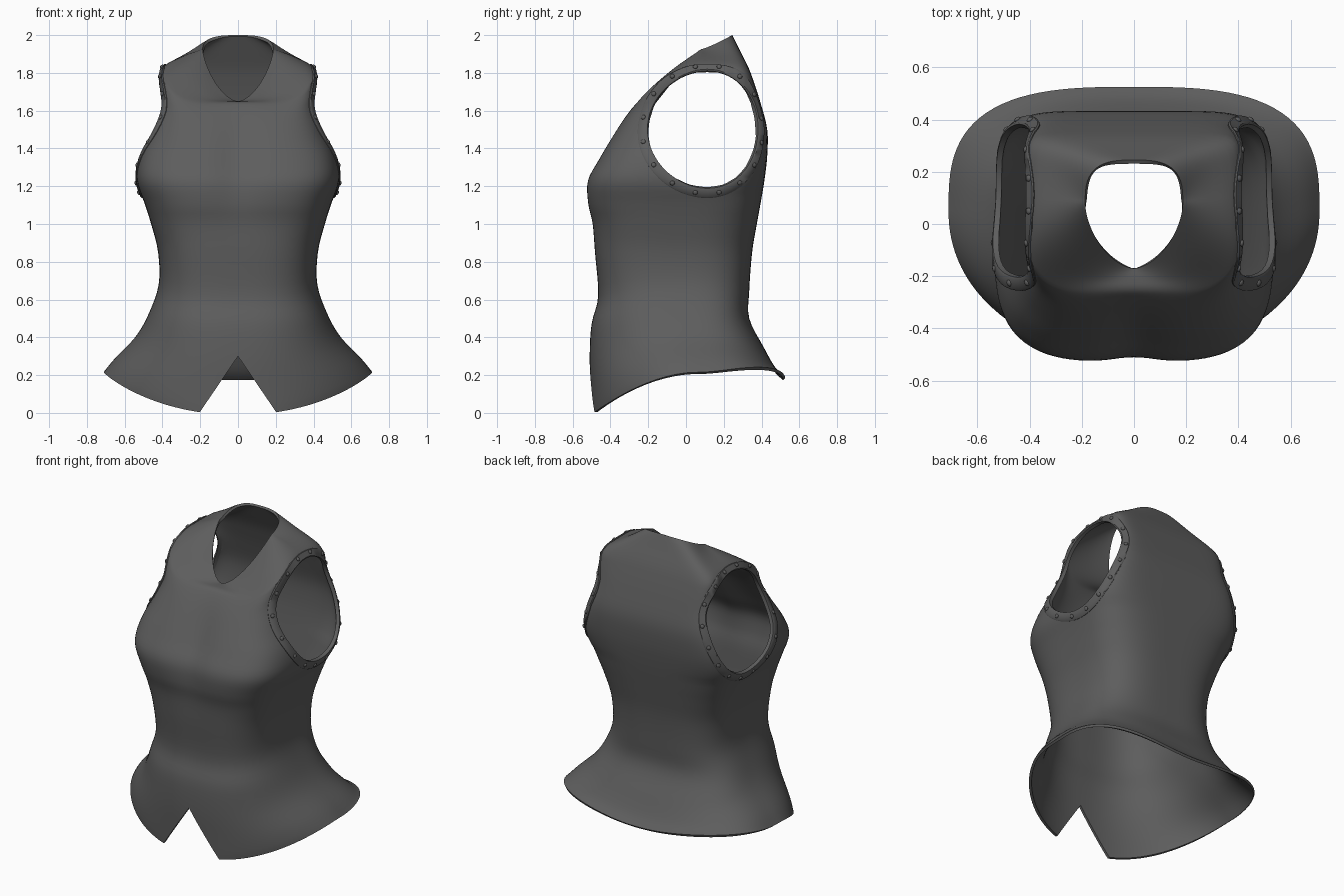
import bpy, bmesh, math
from mathutils import Vector
from mathutils.bvhtree import BVHTree

if "Cube" in bpy.data.objects:
    bpy.data.objects.remove(bpy.data.objects["Cube"])

steel = bpy.data.materials.new("dark grey metal")
steel.use_nodes = True
grey = (0.11, 0.11, 0.11, 1)
steel.diffuse_color = grey
steel.node_tree.nodes["Principled BSDF"].inputs["Base Color"].default_value = grey

SEGMENTS = 128
STEPS = 4
THICKNESS = 0.016

# Torso rings: front z, side z, back z, front y, back y, half width, centre y
RINGS = [
    (-.01, .215, .185, -.503, .525, .71, .05),
    (.12, .285, .235, -.505, .475, .655, .05),
    (.30, .40, .35, -.51, .41, .545, .03),
    (.47, .52, .50, -.50, .335, .475, 0),
    (.62, .68, .65, -.465, .335, .42, -.03),
    (.85, .85, .85, -.483, .35, .423, -.03),
    (1.0, 1.0, 1.0, -.497, .375, .46, -.02),
    (1.11, 1.11, 1.11, -.522, .395, .495, 0),
    (1.23, 1.23, 1.23, -.523, .415, .535, 0),
    (1.34, 1.36, 1.36, -.465, .43, .52, .03),
    (1.45, 1.5, 1.5, -.40, .43, .465, .08),
    (1.55, 1.65, 1.64, -.335, .395, .418, .1),
    (1.62, 1.77, 1.75, -.28, .36, .413, .1),
    (1.645, 1.838, 1.83, -.248, .33, .39, .1),
    (1.65, 1.895, 1.92, -.21, .285, .275, .09),
    (1.65, 1.925, 2.0, -.17, .245, .187, .08),
]
# Roundness and slope, spread evenly from hem to neck
FRONT_POWER = (2.1, 2.6, 3.2, 3.6, 4, 4.5, 1.7)
BACK_POWER = (3, 3.2, 3.3, 3.8, 7, 9, 3)
SLOPE = (1.8, 2, 2, 2, 2, 2.8, 1.2)


def spread(values, u):
    """Linear lookup in an evenly spaced list."""
    f = u * (len(values) - 1)
    i = min(int(f), len(values) - 2)
    return values[i] + (values[i + 1] - values[i]) * (f - i)


def smooth_ring(u):
    """Catmull-Rom blend of the ring settings."""
    last = len(RINGS) - 1
    i = min(int(u * last), last - 1)
    t = u * last - i
    quad = [RINGS[max(0, min(last, i + k))] for k in (-1, 0, 1, 2)]
    return [0.5 * (2 * b + (c - a) * t + (2 * a - 5 * b + 4 * c - d) * t ** 2
                   + (3 * b - a - 3 * c + d) * t ** 3) for a, b, c, d in zip(*quad)]


def torso_point(u, angle):
    zf, zs, zb, yf, yb, width, yc = smooth_ring(u)
    s, c = math.sin(angle), math.cos(angle)
    front = c > 0
    n = spread(FRONT_POWER if front else BACK_POWER, u)
    r = (abs(s) ** n + abs(c) ** n) ** (-1 / n)
    t = r * abs(c)
    x = width * r * s
    y = yc + ((yf if front else yb) - yc) * t
    z = zs + ((zf if front else zb) - zs) * t ** spread(SLOPE, u)
    if front:
        # shallow hollow down the middle of the chest
        y += 0.028 * math.exp(-(x / 0.11) ** 2 - ((u - 0.6) / 0.15) ** 2)
    else:
        # hem lifts over the hips
        z += 0.045 * math.sin(2 * angle) ** 2 * max(0, 1 - u * 8)
    return Vector((x, y, z))


def make_object(name, verts, faces):
    mesh = bpy.data.meshes.new(name)
    mesh.from_pydata(verts, [], faces)
    mesh.materials.append(steel)
    obj = bpy.data.objects.new(name, mesh)
    bpy.context.collection.objects.link(obj)
    return obj


def grid_faces(rows, cols, close_rows=False):
    return [(i * cols + j, i * cols + (j + 1) % cols,
             (i + 1) % rows * cols + (j + 1) % cols, (i + 1) % rows * cols + j)
            for i in range(rows if close_rows else rows - 1) for j in range(cols)]


def activate(obj):
    bpy.ops.object.select_all(action='DESELECT')
    obj.select_set(True)
    bpy.context.view_layer.objects.active = obj


def fix_normals(obj):
    bm = bmesh.new()
    bm.from_mesh(obj.data)
    bmesh.ops.recalc_face_normals(bm, faces=bm.faces)
    bm.to_mesh(obj.data)
    bm.free()


def prism(name, outline, offset):
    """Closed prism between an outline and its shifted copy."""
    n = len(outline)
    verts = [Vector(p) for p in outline] + [Vector(p) + Vector(offset) for p in outline]
    obj = make_object(name, verts, grid_faces(2, n) + [tuple(range(n)), tuple(range(n, 2 * n))])
    fix_normals(obj)
    obj.hide_render = True
    return obj


def cut(obj, cutter):
    mod = obj.modifiers.new("cut", 'BOOLEAN')
    mod.operation = 'DIFFERENCE'
    mod.solver = 'EXACT'
    mod.object = cutter
    activate(obj)
    bpy.ops.object.modifier_apply(modifier=mod.name)
    bpy.data.objects.remove(cutter)


def armhole(a):
    """Armhole outline in y and z."""
    return (0.088 + 0.293 * math.cos(a) + 0.025 * math.sin(a) ** 2, 1.5 + 0.312 * math.sin(a))


# Torso shell
rows = (len(RINGS) - 1) * STEPS + 1
verts = [torso_point(i / (rows - 1), math.tau * j / SEGMENTS)
         for i in range(rows) for j in range(SEGMENTS)]
faces = grid_faces(rows, SEGMENTS)
torso = make_object("torso_plate", verts, faces)
surface = BVHTree.FromPolygons(verts, faces)

solid = torso.modifiers.new("thickness", 'SOLIDIFY')
solid.thickness = THICKNESS
solid.offset = -1
activate(torso)
bpy.ops.object.modifier_apply(modifier=solid.name)

# Front notch and armholes
cut(torso, prism("notch_cutter", [(0, -1, .3), (.28, -1, -.11), (-.28, -1, -.11)], (0, .85, 0)))
angles = [math.tau * k / 64 for k in range(64)]
for side in (1, -1):
    outline = [(side * 0.3, *armhole(a)) for a in angles]
    cut(torso, prism("armhole_cutter", outline, (side, 0, 0)))

# Armhole edge on the torso surface, left side
edge = []
for a in angles:
    y, z = armhole(a)
    hit = surface.ray_cast(Vector((2, y, z)), Vector((-1, 0, 0)))[0]
    edge.append(hit or surface.find_nearest(Vector((0.4, y, z)))[0])
edge_normals = [surface.find_nearest(p)[1] for p in edge]


def band_point(k, distance, lift):
    """Point at a distance outside the armhole edge, lifted off the surface."""
    count = len(edge)
    normal = sum((edge_normals[(k + i) % count] for i in range(-3, 4)), Vector()).normalized()
    tangent = (edge[(k + 2) % count] - edge[k - 2]).normalized()
    outward = tangent.cross(normal).normalized()
    q, n, _, _ = surface.find_nearest(edge[k] + outward * distance)
    return q + n * lift, n


def mirrored(points, side):
    return [(side * p.x, p.y, p.z) for p in points]


# Armhole trims and rivets
BAND = ((-.002, -.018), (-.002, .004), (.005, .008), (.046, .008), (.053, .004), (.053, -.008))
rim = [band_point(k, d, h)[0] for d, h in BAND for k in range(len(edge))]
for side, label in ((1, "left"), (-1, "right")):
    trim = make_object(label + "_armhole_trim", mirrored(rim, side),
                       grid_faces(len(BAND), len(edge), True))
    fix_normals(trim)

    bm = bmesh.new()
    for k in range(2, len(edge), 4):
        centre, n = band_point(k, 0.027, 0.008)
        made = bmesh.ops.create_uvsphere(bm, u_segments=12, v_segments=8, radius=0.013)
        turn = n.to_track_quat('Z', 'Y')
        for v in made["verts"]:
            p = centre + turn @ Vector((v.co.x, v.co.y, v.co.z * 0.6))
            v.co = (side * p.x, p.y, p.z)
    bmesh.ops.recalc_face_normals(bm, faces=bm.faces)
    rivets = make_object(label + "_rivets", [], [])
    bm.to_mesh(rivets.data)
    bm.free()

    for obj in (trim, rivets):
        activate(obj)
        bpy.ops.object.shade_smooth_by_angle(angle=math.radians(40))

activate(torso)
bpy.ops.object.shade_smooth_by_angle(angle=math.radians(40))
